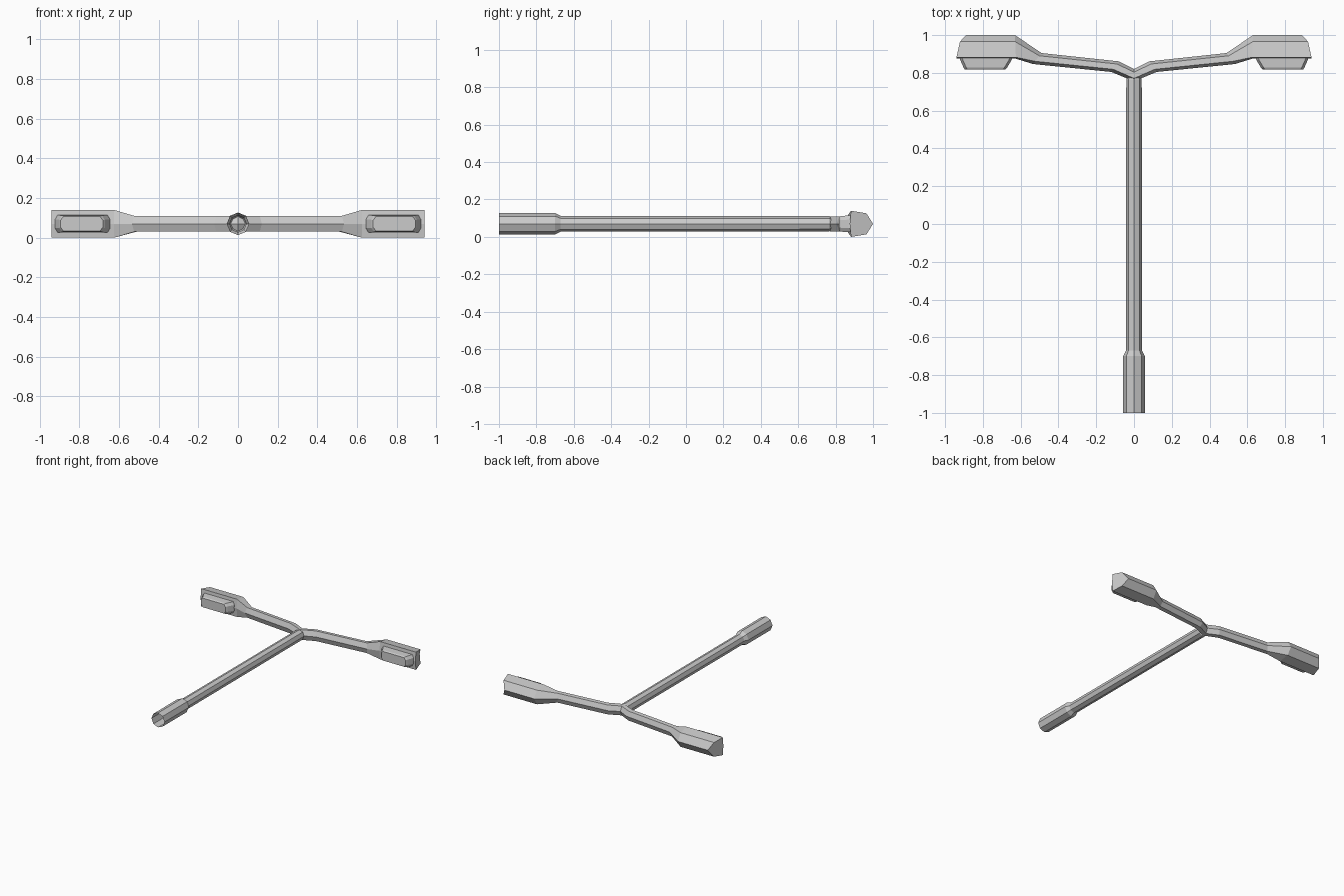
import bpy, bmesh, math

if "Cube" in bpy.data.objects:
    bpy.data.objects.remove(bpy.data.objects["Cube"])

ZC = 0.07  # height of the centre line


def loft(name, rings, cap_start=False, cap_end=False, mirror=False):
    """Skin a list of equal-length vertex rings with quads."""
    bm = bmesh.new()
    vs = [[bm.verts.new(p) for p in r] for r in rings]
    n = len(rings[0])
    for a, b in zip(vs, vs[1:]):
        for i in range(n):
            j = (i + 1) % n
            bm.faces.new((a[i], a[j], b[j], b[i]))
    if cap_start:
        bm.faces.new(vs[0][::-1])
    if cap_end:
        bm.faces.new(vs[-1])
    bmesh.ops.recalc_face_normals(bm, faces=bm.faces)
    me = bpy.data.meshes.new(name)
    bm.to_mesh(me)
    bm.free()
    ob = bpy.data.objects.new(name, me)
    bpy.context.collection.objects.link(ob)
    if mirror:
        ob.modifiers.new("mirror", 'MIRROR').merge_threshold = 0.001
    return ob


def octagon(y, r):
    return [(r * math.sin(k * math.pi / 4), y, ZC + r * math.cos(k * math.pi / 4))
            for k in range(8)]


def hexagon(front, back, t1, t2, z1, z2, p=1):
    """Six-sided section with a mid point in front and behind."""
    def at(t, z):
        return (front[0] + (back[0] - front[0]) * t ** p,
                front[1] + (back[1] - front[1]) * t, ZC + z)
    return [at(0, 0), at(t1, z1), at(t2, z2), at(1, 0), at(t2, -z2), at(t1, -z1)]


# Octagonal pole with a thicker, open foot
loft("pole", [octagon(y, r) for y, r in
              ((-1, 0.057), (-0.7, 0.057), (-0.67, 0.042), (0.765, 0.041), (0.8, 0.02))],
     cap_end=True)

# Arm that widens into the lamp housing
arm = (0.25, 0.75, 0.04, 0.037)
head = (0.06, 0.72, 0.07, 0.056)
loft("arm_and_housing", [
    hexagon((0, 0.755), (0, 0.82), *arm),
    hexagon((0.12, 0.805), (0.08, 0.861), *arm),
    hexagon((0.535, 0.847), (0.49, 0.905), *arm),
    hexagon((0.625, 0.875), (0.63, 1.0), *head),
    hexagon((0.94, 0.875), (0.89, 1.0), *head, p=3),
], cap_end=True, mirror=True)


# Lamp cover with sloping ends, on the inner side of the housing
def cover(y, x0, x1, h):
    b = 0.014
    return [(x0 + b, y, ZC - h), (x1 - b, y, ZC - h), (x1, y, ZC - h * 0.5),
            (x1, y, ZC + h * 0.5), (x1 - b, y, ZC + h), (x0 + b, y, ZC + h),
            (x0, y, ZC + h * 0.5), (x0, y, ZC - h * 0.5)]


loft("lamp_cover", [cover(0.885, 0.643, 0.925, 0.045), cover(0.868, 0.648, 0.92, 0.044),
                    cover(0.828, 0.672, 0.902, 0.042), cover(0.817, 0.682, 0.895, 0.036)],
     cap_start=True, cap_end=True, mirror=True)
